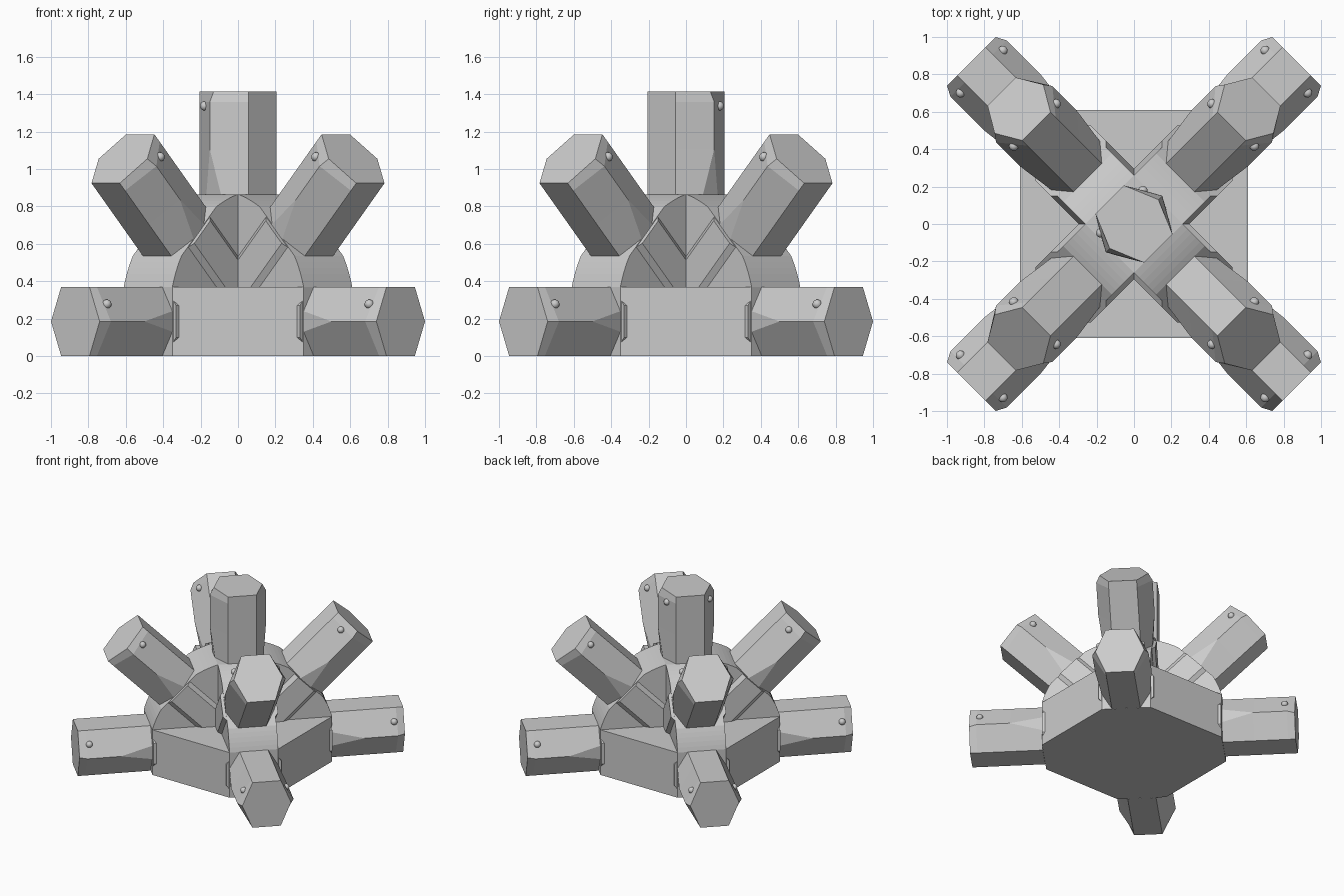
import bpy, bmesh, math
from mathutils import Vector, Matrix

if "Cube" in bpy.data.objects:
    bpy.data.objects.remove(bpy.data.objects["Cube"])

HUB_Z = 0.185      # height of the point all arms radiate from
W = 0.184          # half width of a rib
R = 0.68           # distance from hub to arm roots
TIP = 1.23         # distance from hub to arm tips
S = math.sqrt(0.5)

mat = bpy.data.materials.new("plain grey")
mat.diffuse_color = (0.6, 0.6, 0.6, 1)
mat.use_nodes = True
mat.node_tree.nodes["Principled BSDF"].inputs["Base Color"].default_value = mat.diffuse_color


def finish(name, bm, matrix=Matrix()):
    bmesh.ops.recalc_face_normals(bm, faces=bm.faces[:])
    me = bpy.data.meshes.new(name)
    bm.to_mesh(me)
    bm.free()
    me.materials.append(mat)
    ob = bpy.data.objects.new(name, me)
    ob.matrix_world = matrix
    bpy.context.collection.objects.link(ob)
    return ob


def prism(name, section, a, b, matrix=Matrix()):
    """Extrude an (x, y) section along local z from a to b."""
    bm = bmesh.new()
    lo = [bm.verts.new((x, y, a)) for x, y in section]
    hi = [bm.verts.new((x, y, b)) for x, y in section]
    n = len(section)
    bm.faces.new(lo)
    bm.faces.new(hi)
    for i in range(n):
        bm.faces.new((lo[i], lo[(i + 1) % n], hi[(i + 1) % n], hi[i]))
    return finish(name, bm, matrix)


def frame(side, up, out):
    """Local x = side, y = up, z = out, placed at the hub."""
    m = Matrix((side, up, out)).transposed().to_4x4()
    m.translation = Vector((0, 0, HUB_Z))
    return m


def arm(name, m):
    # Hexagonal barrel: side corners are cut flat at the root and tapered at the tip
    f, h = 0.107, 0.185

    def ring(p, q, r):
        return [(p, -q, r), (p, q, r), (f, h, r), (-f, h, r),
                (-p, q, r), (-p, -q, r), (-f, -h, r), (f, -h, r)]
    rings = [ring(W, 0.055, R), ring(0.213, 0, 0.92),
             ring(0.213, 0, 1.174), ring(W, 0, TIP)]
    bm = bmesh.new()
    rows = [[bm.verts.new(v) for v in r] for r in rings]
    for a, b in zip(rows, rows[1:]):
        for i in range(8):
            j = (i + 1) % 8
            bm.faces.new((a[i], a[j], b[j], b[i]))
    bm.faces.new(rows[0])
    bm.faces.new(rows[-1])
    bmesh.ops.remove_doubles(bm, verts=bm.verts[:], dist=1e-4)
    finish(name, bm, m)
    # Round studs on the two upper slanted faces
    for s in (-1, 1):
        bm = bmesh.new()
        bmesh.ops.create_uvsphere(bm, u_segments=16, v_segments=10, radius=0.025)
        for face in bm.faces:
            face.smooth = True
        finish(name + "_stud", bm,
               m @ Matrix.Translation((s * 0.16, 0.0925, 1.152)))


# Octagonal base block
c, d = 0.35, 0.61
prism("base", [(c, -d), (d, -c), (d, c), (c, d), (-c, d), (-d, c), (-d, -c), (-c, -d)],
      0, 0.37)

# Two crossing ribs: round profile with flats where the arms sit
rad = math.hypot(R, HUB_Z)
half = math.degrees(math.atan2(HUB_Z, R))
profile = []
for k in range(4):
    for t in range(6):
        ang = math.radians(45 * k + half + (45 - 2 * half) * t / 5)
        profile.append((rad * math.cos(ang), rad * math.sin(ang)))

Z = Vector((0, 0, 1))
for s in (1, -1):
    along = Vector((S, s * S, 0))
    prism("rib", profile, -W, W, frame(along, Z, along.cross(Z)))

# Raised bevelled strip following each arm axis across the rib
strip = [(0.18, -0.12), (0.208, -0.085), (0.208, 0.085), (0.18, 0.12),
         (-0.18, 0.12), (-0.208, 0.085), (-0.208, -0.085), (-0.18, -0.12)]

# Level and raised arms on each diagonal
for sx in (1, -1):
    for sy in (1, -1):
        flat = Vector((sx * S, sy * S, 0))
        for name, out, up, start in (
                ("level", flat, Z, 0.45),
                ("raised", (flat + Z) * S, (Z - flat) * S, 0.2)):
            m = frame(up.cross(out), up, out)
            arm(name + "_arm", m)
            prism(name + "_strip", strip, start, 0.676, m)

# Upright arm on top
up = Vector((-S, S, 0))
arm("top_arm", frame(up.cross(Z), up, Z))
